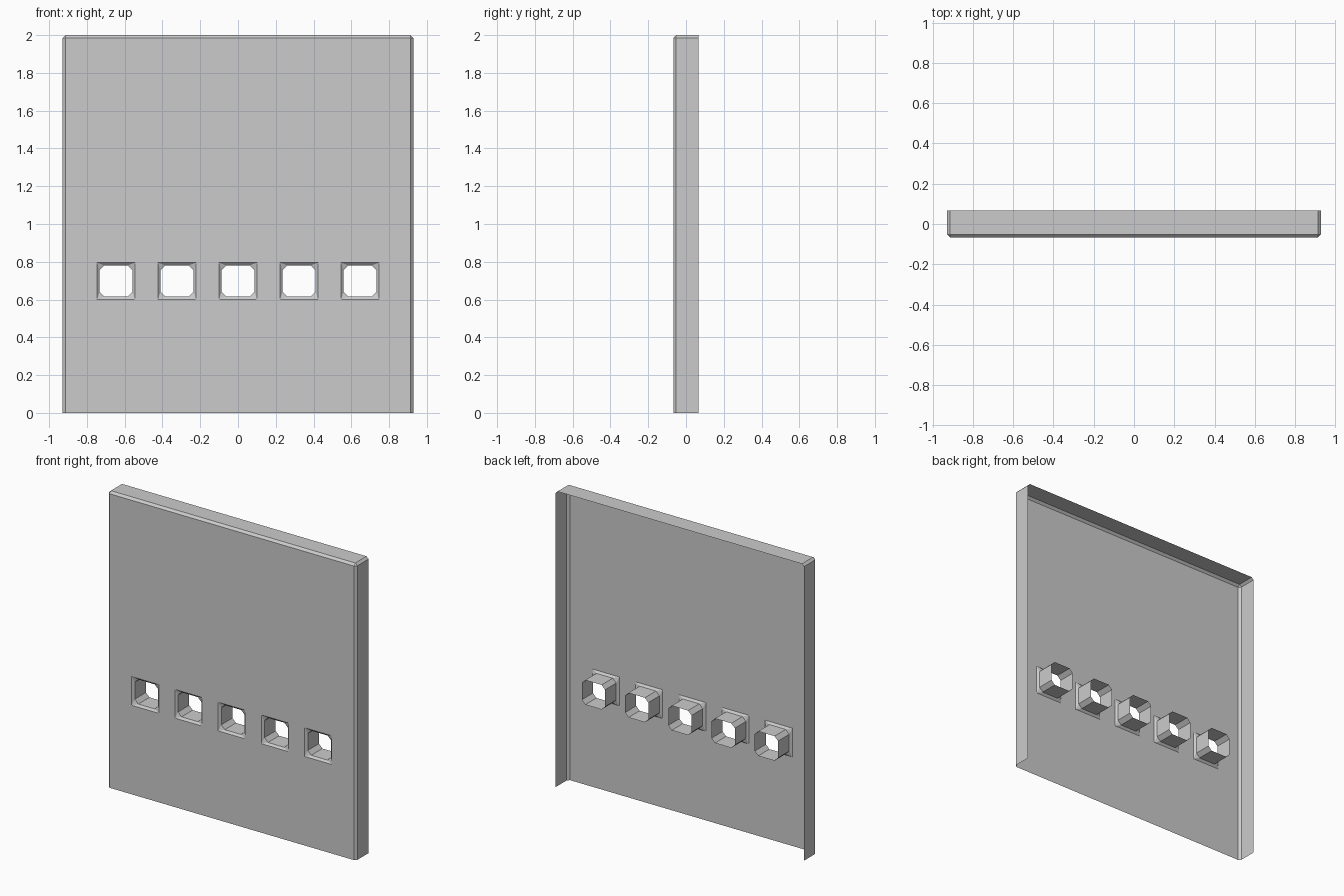
import bpy, bmesh

if "Cube" in bpy.data.objects:
    bpy.data.objects.remove(bpy.data.objects["Cube"])

W, D, H = 0.928, 0.067, 2.0      # half width, half depth, height
BEVEL = 0.015
HOLE_X = [i * 0.323 for i in range(-2, 3)]
HOLE_Z = 0.698
OUT_X, OUT_Z = 0.101, 0.097      # half size of the opening in the front sheet
IN_X, IN_Z = 0.087, 0.083        # half size of the tube
CUT = 0.026                      # tube corner chamfer

bm = bmesh.new()

# Shell: box open at back and bottom, with chamfered edges
bmesh.ops.create_cube(bm, size=1)
for v in bm.verts:
    v.co = (v.co.x * 2 * W, v.co.y * 2 * D, (v.co.z + 0.5) * H)
bm.normal_update()
open_faces = [f for f in bm.faces if f.normal.y > 0.9 or f.normal.z < -0.9]
bmesh.ops.delete(bm, geom=open_faces, context='FACES')
edges = [e for e in bm.edges if len(e.link_faces) == 2]
bmesh.ops.bevel(bm, geom=edges, offset=BEVEL, offset_type='OFFSET',
                segments=1, profile=0.5, affect='EDGES')

# Front sheet is removed and refilled around the openings
front = min(bm.faces, key=lambda f: f.calc_center_median().y)
border = list(front.edges)
bmesh.ops.delete(bm, geom=[front], context='FACES_ONLY')


def ring(points, x, y):
    return [bm.verts.new((x + px, y, HOLE_Z + pz)) for px, pz in points]


square = [(OUT_X * sx, OUT_Z * sz) for sx, sz in ((1, 1), (-1, 1), (-1, -1), (1, -1))]
a, b = IN_X - CUT, IN_Z - CUT
octagon = [(IN_X, b), (a, IN_Z), (-a, IN_Z), (-IN_X, b),
           (-IN_X, -b), (-a, -IN_Z), (a, -IN_Z), (IN_X, -b)]

# Openings: flared rim running into an open tube
for x in HOLE_X:
    rim = ring(square, x, -D)
    neck = ring(octagon, x, -D + 0.013)
    end = ring(octagon, x, D - 0.002)
    for i in range(4):
        j = (i + 1) % 4
        border.append(bm.edges.new((rim[i], rim[j])))
        bm.faces.new((rim[i], neck[2 * i], neck[2 * i + 1]))
        bm.faces.new((rim[i], neck[2 * i + 1], neck[2 * j], rim[j]))
    for i in range(8):
        j = (i + 1) % 8
        bm.faces.new((neck[i], end[i], end[j], neck[j]))

fill = bmesh.ops.triangle_fill(bm, edges=border, use_beauty=True, normal=(0, -1, 0))
sheet = [g for g in fill["geom"] if isinstance(g, bmesh.types.BMFace)]
bmesh.ops.recalc_face_normals(bm, faces=bm.faces)
bm.normal_update()
if sheet[0].normal.y > 0:
    bmesh.ops.reverse_faces(bm, faces=bm.faces)
bmesh.ops.dissolve_limit(bm, angle_limit=0.01, verts=[],
                         edges=list({e for f in sheet for e in f.edges
                                     if all(g in sheet for g in e.link_faces)}))

mesh = bpy.data.meshes.new("slotted_panel")
bm.to_mesh(mesh)
bm.free()
bpy.context.collection.objects.link(bpy.data.objects.new("slotted_panel", mesh))
